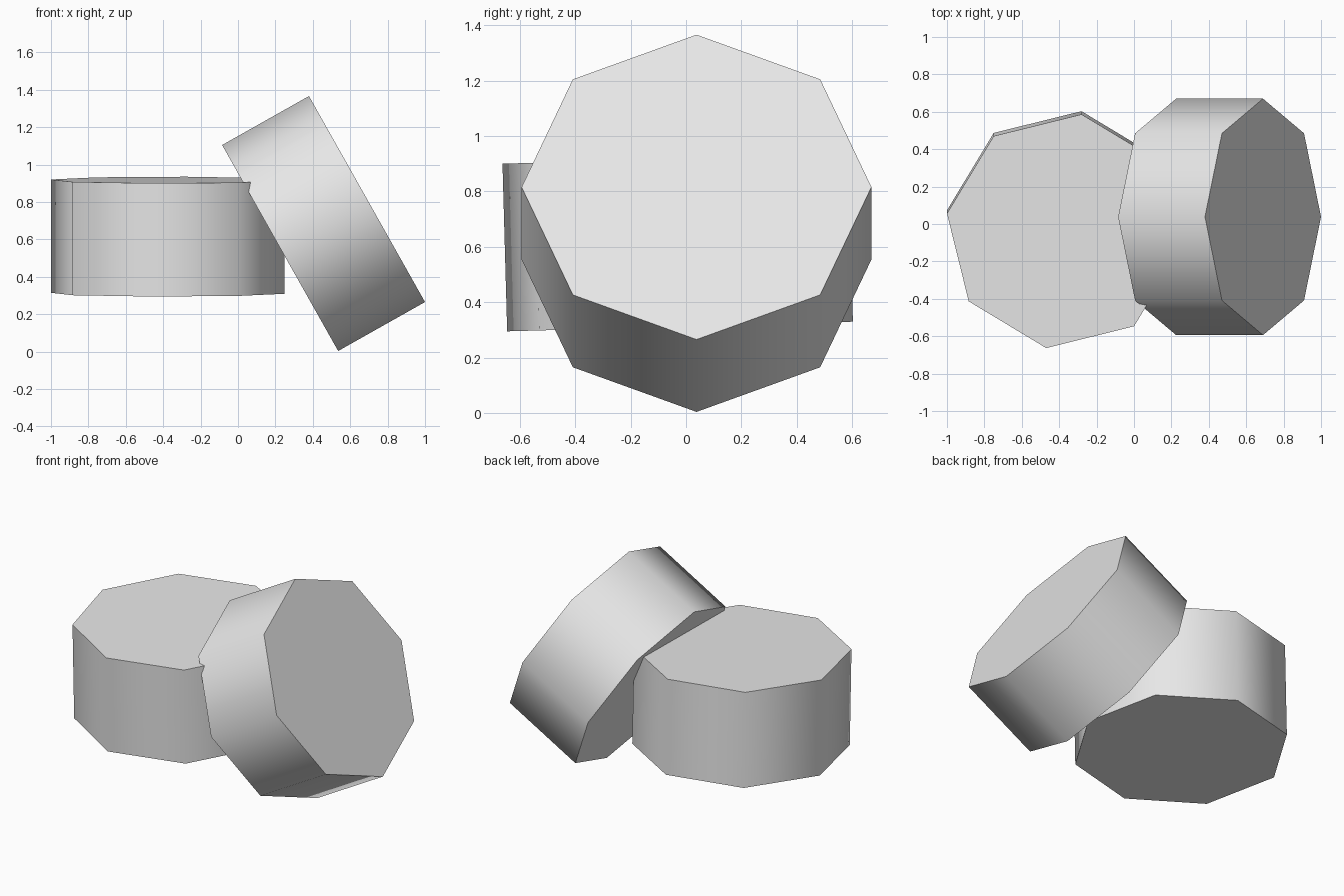
import bpy
from math import radians
from mathutils import Matrix

default = bpy.data.objects.get("Cube")
if default:
    bpy.data.objects.remove(default, do_unlink=True)

# One plain grey for both drums
grey = bpy.data.materials.new("light_grey")
grey.use_nodes = True
colour = (0.8, 0.8, 0.8, 1)
grey.diffuse_color = colour
grey.node_tree.nodes["Principled BSDF"].inputs["Base Color"].default_value = colour

RADIUS = 0.632


def drum(name, centre, depth, tilt, spin):
    """Eight-sided drum: spun about its own axis, then tilted; smooth wall, flat caps."""
    bpy.ops.mesh.primitive_cylinder_add(vertices=8, radius=RADIUS, depth=depth)
    obj = bpy.context.object
    obj.name = obj.data.name = name
    obj.matrix_world = Matrix.Translation(centre) @ tilt @ Matrix.Rotation(radians(spin), 4, "Z")
    obj.data.materials.append(grey)
    bpy.ops.object.shade_smooth_by_angle(angle=radians(60))
    return obj


# Upright drum, nodding slightly to the front
drum("upright_drum", (-0.375, -0.03, 0.615), 0.606, Matrix.Rotation(radians(1.6), 4, "X"), 36.4)

# Drum leaning on the upright one
drum("leaning_drum", (0.4575, 0.038, 0.685), 0.533, Matrix.Rotation(radians(60.6), 4, "Y"), 0)
